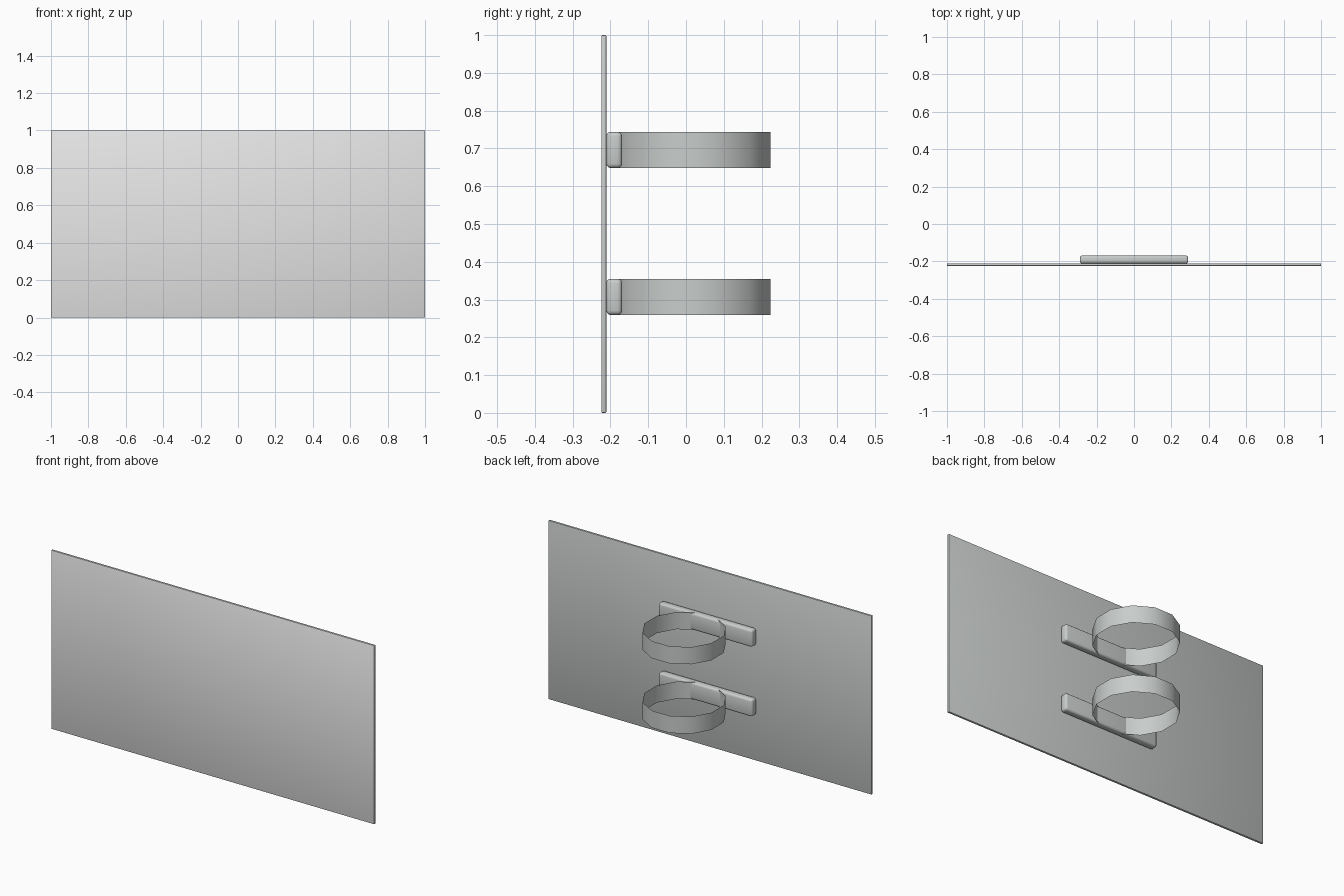
import bpy
import bmesh
import math
from mathutils import Matrix, Vector

cube = bpy.data.objects.get("Cube")
if cube:
    bpy.data.objects.remove(cube, do_unlink=True)


def make_material(name, rgb):
    mat = bpy.data.materials.new(name)
    mat.use_nodes = True
    mat.diffuse_color = (*rgb, 1)
    mat.node_tree.nodes["Principled BSDF"].inputs["Base Color"].default_value = (*rgb, 1)
    return mat


METAL = make_material("galvanised_metal", (0.58, 0.61, 0.60))
FACE = make_material("sign_face_grey", (0.8, 0.8, 0.8))


def add_object(name, bm, *materials):
    mesh = bpy.data.meshes.new(name)
    bm.to_mesh(mesh)
    bm.free()
    for mat in materials:
        mesh.materials.append(mat)
    obj = bpy.data.objects.new(name, mesh)
    bpy.context.collection.objects.link(obj)
    return obj


def rounded_box(low, high, radius, segments):
    low, high = Vector(low), Vector(high)
    bm = bmesh.new()
    bmesh.ops.create_cube(bm, size=1, matrix=Matrix.Translation((low + high) / 2)
                          @ Matrix.Diagonal((*(high - low), 1)))
    bmesh.ops.bevel(bm, geom=bm.edges[:], offset=radius, segments=segments,
                    profile=0.5, affect='EDGES')
    return bm


def smooth(obj, degrees):
    bpy.ops.object.select_all(action='DESELECT')
    obj.select_set(True)
    bpy.context.view_layer.objects.active = obj
    bpy.ops.object.shade_smooth_by_angle(angle=math.radians(degrees))


# Sign panel with a lighter front face
bm = rounded_box((-1, -0.224, 0), (1, -0.211, 1), 0.003, 2)
bm.normal_update()
for face in bm.faces:
    face.material_index = 1 if face.normal.y < -0.9 else 0
smooth(add_object("sign_panel", bm, METAL, FACE), 35)

# Two mounting bars, each with a thin twelve-sided pole clamp
HALF = 0.048
RADIUS = 0.214
CENTRE_Y = 0.224 - RADIUS * math.cos(math.pi / 12)
for label, z in (("lower", 0.307), ("upper", 0.696)):
    bar = rounded_box((-0.29, -0.211, z - HALF), (0.29, -0.169, z + HALF), 0.012, 3)
    smooth(add_object(label + "_mounting_bar", bar, METAL), 35)

    ring = bmesh.new()
    bmesh.ops.create_cone(ring, cap_ends=False, segments=12, radius1=RADIUS,
                          radius2=RADIUS, depth=2 * HALF,
                          matrix=Matrix.Translation((0, CENTRE_Y, z))
                          @ Matrix.Rotation(math.pi / 12, 4, 'Z'))
    smooth(add_object(label + "_pole_clamp", ring, METAL), 40)
